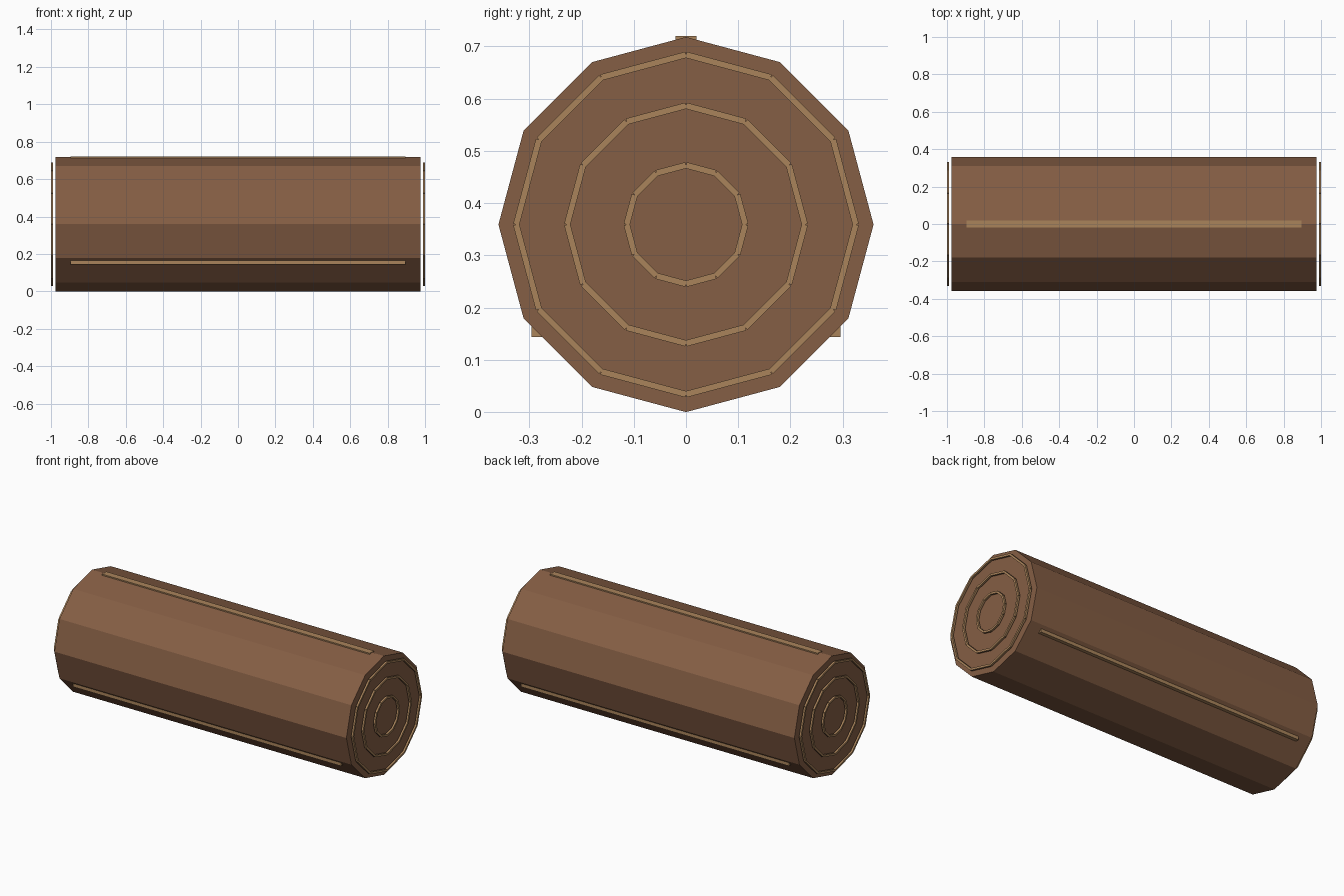
import bpy, bmesh
from math import cos, sin, pi
from mathutils import Matrix, Vector

if "Cube" in bpy.data.objects:
    bpy.data.objects.remove(bpy.data.objects["Cube"])

SIDES = 12
RADIUS = 0.359
CENTRE_Z = 0.359
HALF_LENGTH = 0.976


def material(name, colour):
    mat = bpy.data.materials.new(name)
    mat.diffuse_color = (*colour, 1)
    mat.use_nodes = True
    mat.node_tree.nodes["Principled BSDF"].inputs["Base Color"].default_value = mat.diffuse_color
    return mat


bark = material("bark", (0.235, 0.112, 0.058))
pale_wood = material("pale_wood", (0.40, 0.23, 0.105))


def finish(name, bm, mat):
    mesh = bpy.data.meshes.new(name)
    bm.to_mesh(mesh)
    bm.free()
    mesh.materials.append(mat)
    obj = bpy.data.objects.new(name, mesh)
    bpy.context.collection.objects.link(obj)
    return obj


def add_box(bm, centre, size, turn_x=0.0):
    matrix = (Matrix.Translation(centre) @ Matrix.Rotation(turn_x, 4, 'X')
              @ Matrix.Diagonal((*size, 1)))
    bmesh.ops.create_cube(bm, size=1, matrix=matrix)


# Log body: twelve-sided cylinder lying along x, corners at top and bottom
bm = bmesh.new()
bmesh.ops.create_cone(bm, cap_ends=True, segments=SIDES, radius1=RADIUS,
                      radius2=RADIUS, depth=2 * HALF_LENGTH,
                      matrix=Matrix.Translation((0, 0, CENTRE_Z))
                      @ Matrix.Rotation(pi / 2, 4, 'Y'))
finish("log_body", bm, bark)


# Growth rings: short straight bars set just off each end face
def growth_ring(name, x, radius, thick=0.012):
    bm = bmesh.new()
    step = 2 * pi / SIDES
    chord = 2 * radius * sin(step / 2)
    apothem = radius * cos(step / 2)
    for i in range(SIDES):
        a = (i + 0.5) * step
        centre = Vector((x, apothem * cos(a), CENTRE_Z + apothem * sin(a)))
        add_box(bm, centre, (thick, chord, thick), a + pi / 2)
    finish(name, bm, pale_wood)


for side, sign in (("left", -1), ("right", 1)):
    for label, radius in (("inner", 0.1135), ("middle", 0.2275), ("outer", 0.325)):
        growth_ring(f"{side}_{label}_growth_ring", sign * 0.994, radius)

# Bark strips: one along the top, two low on the sides
for name, y, z in (("top", 0, 0.708), ("front", -0.276, 0.156), ("back", 0.276, 0.156)):
    bm = bmesh.new()
    add_box(bm, Vector((0, y, z)), (1.79, 0.04, 0.024))
    finish(f"{name}_bark_strip", bm, pale_wood)
